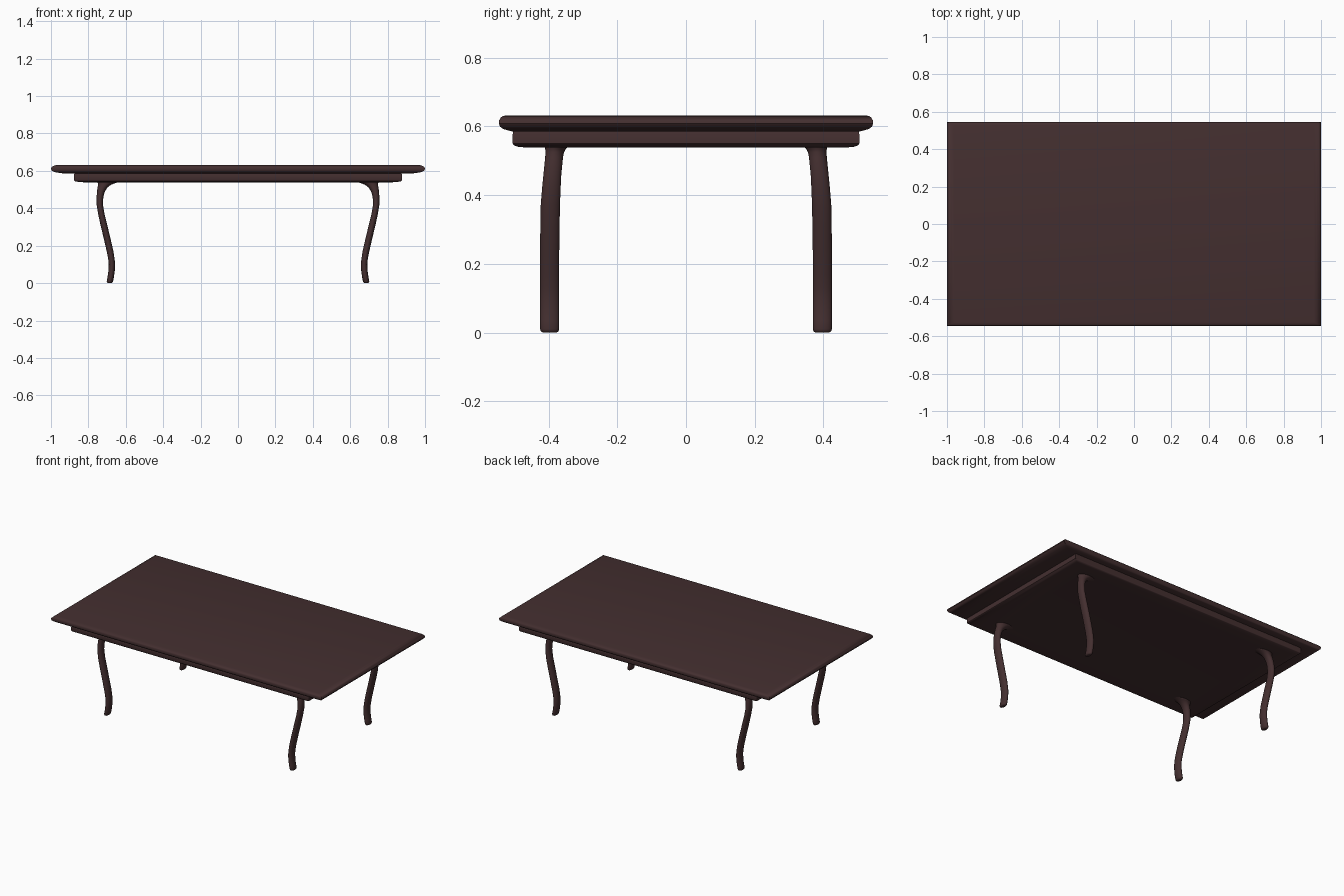
import bpy, bmesh, math

wood = bpy.data.materials.new("dark brown wood")
wood.diffuse_color = (0.057, 0.028, 0.029, 1)


def loft(name, rings, smooth_angle):
    """Skin a list of closed point rings and cap both ends."""
    bm = bmesh.new()
    loops = [[bm.verts.new(p) for p in ring] for ring in rings]
    n = len(loops[0])
    for a, b in zip(loops, loops[1:]):
        for i in range(n):
            j = (i + 1) % n
            bm.faces.new((a[i], a[j], b[j], b[i]))
    bm.faces.new(loops[0][::-1])
    bm.faces.new(loops[-1])
    bmesh.ops.recalc_face_normals(bm, faces=bm.faces)
    mesh = bpy.data.meshes.new(name)
    bm.to_mesh(mesh)
    bm.free()
    mesh.materials.append(wood)
    obj = bpy.data.objects.new(name, mesh)
    bpy.context.collection.objects.link(obj)
    bpy.ops.object.select_all(action='DESELECT')
    obj.select_set(True)
    bpy.context.view_layer.objects.active = obj
    bpy.ops.object.shade_smooth_by_angle(angle=math.radians(smooth_angle))
    return obj


def rect(hx, hy, z):
    return [(-hx, -hy, z), (hx, -hy, z), (hx, hy, z), (-hx, hy, z)]


def oval(cx, cy, rx, ry, z, n=24):
    return [(cx + rx * math.cos(math.tau * i / n),
             cy + ry * math.sin(math.tau * i / n), z) for i in range(n)]


# tabletop: moulded edge profile (inset, height), stretched along x
top_profile = [(0.042, 0.585), (0.028, 0.588), (0.012, 0.593), (0.003, 0.600),
               (0, 0.609), (0.001, 0.618), (0.006, 0.626), (0.012, 0.630),
               (0.020, 0.632)]
loft("tabletop", [rect(1 - 1.9 * d, 0.545 - d, z) for d, z in top_profile], 40)

# apron under the top, rounded at its lower edge
apron_profile = [(0.10, 0.541), (0.035, 0.539), (0.015, 0.541), (0.004, 0.545),
                 (0, 0.551), (0, 0.575), (0.003, 0.590)]
loft("apron", [rect(0.878 - 1.5 * d, 0.505 - d, z) for d, z in apron_profile], 40)

# legs: S-curved, flaring inward where they meet the apron
# (z, centre x, centre y, radius x, radius y)
leg_profile = [
    (0.000, 0.686, 0.397, 0.009, 0.020), (0.003, 0.686, 0.397, 0.014, 0.025),
    (0.010, 0.685, 0.397, 0.017, 0.028), (0.035, 0.680, 0.397, 0.017, 0.028),
    (0.065, 0.676, 0.397, 0.017, 0.028), (0.100, 0.674, 0.397, 0.017, 0.028),
    (0.130, 0.677, 0.397, 0.017, 0.028), (0.170, 0.684, 0.397, 0.018, 0.028),
    (0.240, 0.700, 0.397, 0.018, 0.028), (0.310, 0.717, 0.396, 0.018, 0.028),
    (0.370, 0.731, 0.395, 0.017, 0.028), (0.420, 0.739, 0.392, 0.017, 0.027),
    (0.460, 0.738, 0.389, 0.018, 0.026), (0.490, 0.733, 0.386, 0.021, 0.026),
    (0.510, 0.725, 0.384, 0.026, 0.026), (0.525, 0.714, 0.382, 0.034, 0.027),
    (0.535, 0.702, 0.380, 0.047, 0.030), (0.541, 0.693, 0.378, 0.060, 0.034),
    (0.550, 0.693, 0.378, 0.060, 0.034)]
for sy, depth in ((-1, "front"), (1, "back")):
    for sx, side in ((-1, "left"), (1, "right")):
        loft(f"{depth}_{side}_leg",
             [oval(sx * cx, sy * cy, rx, ry, z) for z, cx, cy, rx, ry in leg_profile], 60)
